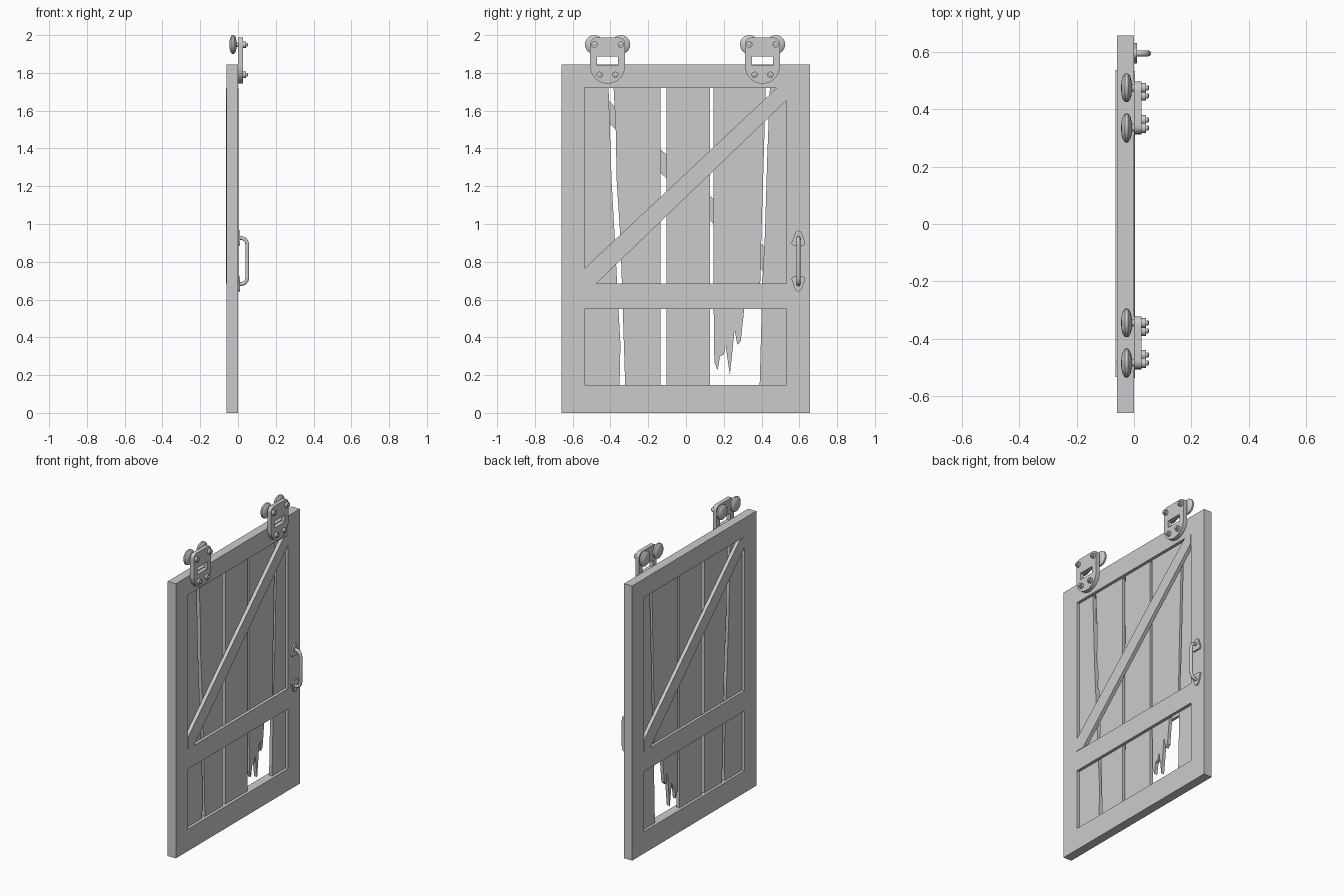
import bpy, bmesh, math
from mathutils import Matrix

cube = bpy.data.objects.get("Cube")
if cube:
    bpy.data.objects.remove(cube, do_unlink=True)

grey = bpy.data.materials.new("light_grey")
grey.use_nodes = True
grey.diffuse_color = (0.6, 0.6, 0.6, 1)
grey.node_tree.nodes["Principled BSDF"].inputs["Base Color"].default_value = (0.6, 0.6, 0.6, 1)


def finish(name, bm, smooth=False):
    bmesh.ops.recalc_face_normals(bm, faces=bm.faces)
    mesh = bpy.data.meshes.new(name)
    bm.to_mesh(mesh)
    bm.free()
    mesh.materials.append(grey)
    obj = bpy.data.objects.new(name, mesh)
    bpy.context.collection.objects.link(obj)
    if smooth:
        bpy.ops.object.select_all(action='DESELECT')
        obj.select_set(True)
        bpy.context.view_layer.objects.active = obj
        bpy.ops.object.shade_smooth_by_angle(angle=math.radians(40))
    return obj


def prism(name, outline, x0, x1, hole=None):
    """Extrude a (y, z) outline from x0 to x1, with an optional hole."""
    bm = bmesh.new()
    edges = []
    for loop in [outline] + ([hole] if hole else []):
        vs = [bm.verts.new((x0, y, z)) for y, z in loop]
        if hole:
            edges += [bm.edges.new((vs[i - 1], vs[i])) for i in range(len(vs))]
        else:
            bm.faces.new(vs)
    if hole:
        bmesh.ops.triangle_fill(bm, edges=edges, use_beauty=True)
    ext = bmesh.ops.extrude_face_region(bm, geom=bm.faces[:], use_keep_orig=True)
    moved = [g for g in ext["geom"] if isinstance(g, bmesh.types.BMVert)]
    bmesh.ops.translate(bm, verts=moved, vec=(x1 - x0, 0, 0))
    return finish(name, bm)


def rect(y0, y1, z0, z1):
    return [(y0, z0), (y1, z0), (y1, z1), (y0, z1)]


def arc(cy, cz, r, a0, a1, n):
    return [(cy + r * math.cos(math.radians(a0 + (a1 - a0) * i / n)),
             cz + r * math.sin(math.radians(a0 + (a1 - a0) * i / n))) for i in range(n + 1)]


def lathe(name, profile, y, z, sides=24, smooth=True):
    """Turn an (x, radius) profile about the x axis."""
    bm = bmesh.new()
    vs = [bm.verts.new((x, r, 0)) for x, r in profile]
    edges = [bm.edges.new(p) for p in zip(vs, vs[1:])]
    bmesh.ops.spin(bm, geom=vs + edges, cent=(0, 0, 0), axis=(1, 0, 0),
                   angle=2 * math.pi, steps=sides, use_duplicate=False)
    bmesh.ops.remove_doubles(bm, verts=bm.verts[:], dist=0.0002)
    bmesh.ops.transform(bm, matrix=Matrix.Translation((0, y, z)), verts=bm.verts[:])
    return finish(name, bm, smooth)


# Outer frame
BACK, FRONT = -0.06, 0.0
LEFT, RIGHT = -0.537, 0.533
BOTTOM, TOP = 0.147, 1.72
prism("bottom_rail", rect(-0.66, 0.657, 0, BOTTOM), BACK, FRONT)
prism("top_rail", rect(-0.66, 0.657, TOP, 1.845), BACK, FRONT)
prism("stile_near", rect(-0.66, LEFT, BOTTOM, TOP), BACK, FRONT)
prism("stile_far", rect(RIGHT, 0.657, BOTTOM, TOP), BACK, FRONT)

# Weathered planks, set back between the faces of the frame
planks = [
    [(LEFT, BOTTOM), (-0.352, BOTTOM), (-0.347, 0.36), (-0.358, 0.56), (-0.378, 0.94),
     (-0.394, 1.23), (-0.41, TOP), (LEFT, TOP)],
    [(-0.322, BOTTOM), (-0.134, BOTTOM), (-0.134, TOP), (-0.383, TOP), (-0.372, 1.5),
     (-0.367, 1.23), (-0.348, 0.94), (-0.335, 0.56)],
    [(-0.103, BOTTOM), (0.128, BOTTOM), (0.128, TOP), (-0.103, TOP)],
    # the broken one
    [(0.146, TOP), (0.146, 0.6), (0.15, 0.27), (0.167, 0.225), (0.18, 0.30), (0.2, 0.31),
     (0.21, 0.355), (0.232, 0.2), (0.245, 0.32), (0.257, 0.44), (0.272, 0.36), (0.29, 0.38),
     (0.308, 0.55), (0.31, 0.62), (0.392, 0.65), (0.398, 0.9), (0.41, 1.3), (0.422, TOP)],
    [(0.39, BOTTOM), (RIGHT, BOTTOM), (RIGHT, TOP), (0.444, TOP), (0.43, 1.35),
     (0.418, 0.95), (0.405, 0.7)],
]
for i, outline in enumerate(planks):
    prism(f"plank_{i + 1}", outline, -0.042, -0.02)

# Middle rail and diagonal brace on each face, the brace mirrored on the back
brace = [(LEFT, 0.685), (-0.475, 0.685), (RIGHT, 1.655), (RIGHT, TOP), (0.48, TOP), (LEFT, 0.765)]
for side, x0, x1, out, flip in (("front", -0.02, FRONT, 0.003, 1), ("back", -0.042, BACK, -0.004, -1)):
    prism(f"middle_rail_{side}", rect(LEFT, RIGHT, 0.55, 0.685), x0, x1)
    prism(f"brace_{side}", [(flip * y, z) for y, z in brace], x0, x1 + out)

# Roller hangers
wheel = [(-0.045, 0), (-0.044, 0.022), (-0.039, 0.04), (-0.031, 0.05), (-0.021, 0.05),
         (-0.013, 0.04), (-0.008, 0.022), (-0.007, 0.012), (0.002, 0.012), (0.002, 0)]
bolt = [(0.026, 0), (0.026, 0.017), (0.042, 0.017), (0.042, 0.009), (0.049, 0.009), (0.052, 0.005), (0.052, 0)]
for side, cy in (("near", -0.415), ("far", 0.405)):
    outline = (arc(cy, 1.835, 0.092, 180, 360, 16) + arc(cy + 0.062, 1.957, 0.03, 0, 90, 5)
               + arc(cy - 0.062, 1.957, 0.03, 90, 180, 5))
    prism(f"hanger_plate_{side}", outline, 0.0, 0.027, rect(cy - 0.055, cy + 0.055, 1.84, 1.886))
    for s in (-1, 1):
        tag = f"{side}_{'a' if s < 0 else 'b'}"
        lathe(f"wheel_{tag}", wheel, cy + s * 0.07, 1.95)
        lathe(f"upper_bolt_{tag}", bolt, cy + s * 0.07, 1.95, 12)
        lathe(f"lower_bolt_{tag}", bolt, cy + s * 0.042, 1.79, 12)

# Pull handle with two rounded triangular mounts
HY, HZ = 0.595, 0.804
for name, s in (("upper", 1), ("lower", -1)):
    mount = (arc(HY, 0.143, 0.018, 20, 160, 6) + arc(HY - 0.023, 0.095, 0.013, 160, 270, 4)
             + arc(HY + 0.023, 0.095, 0.013, 270, 380, 4))
    prism(f"handle_mount_{name}", [(y, HZ + s * z) for y, z in mount], 0.0, 0.01)

curve = bpy.data.curves.new("handle_bar", 'CURVE')
curve.dimensions = '3D'
curve.bevel_depth = 0.0105
curve.bevel_resolution = 3
curve.use_fill_caps = True
half = [(0.0, 0.122), (0.02, 0.122), (0.035, 0.116), (0.046, 0.102), (0.049, 0.085)]
path = [(x, HY, HZ + z) for x, z in half] + [(x, HY, HZ - z) for x, z in reversed(half)]
spline = curve.splines.new('POLY')
spline.points.add(len(path) - 1)
for point, co in zip(spline.points, path):
    point.co = (*co, 1)
curve.materials.append(grey)
bar = bpy.data.objects.new("handle_bar", curve)
bpy.context.collection.objects.link(bar)
bpy.ops.object.select_all(action='DESELECT')
bar.select_set(True)
bpy.context.view_layer.objects.active = bar
bpy.ops.object.convert(target='MESH')
bpy.ops.object.shade_smooth_by_angle(angle=math.radians(40))
